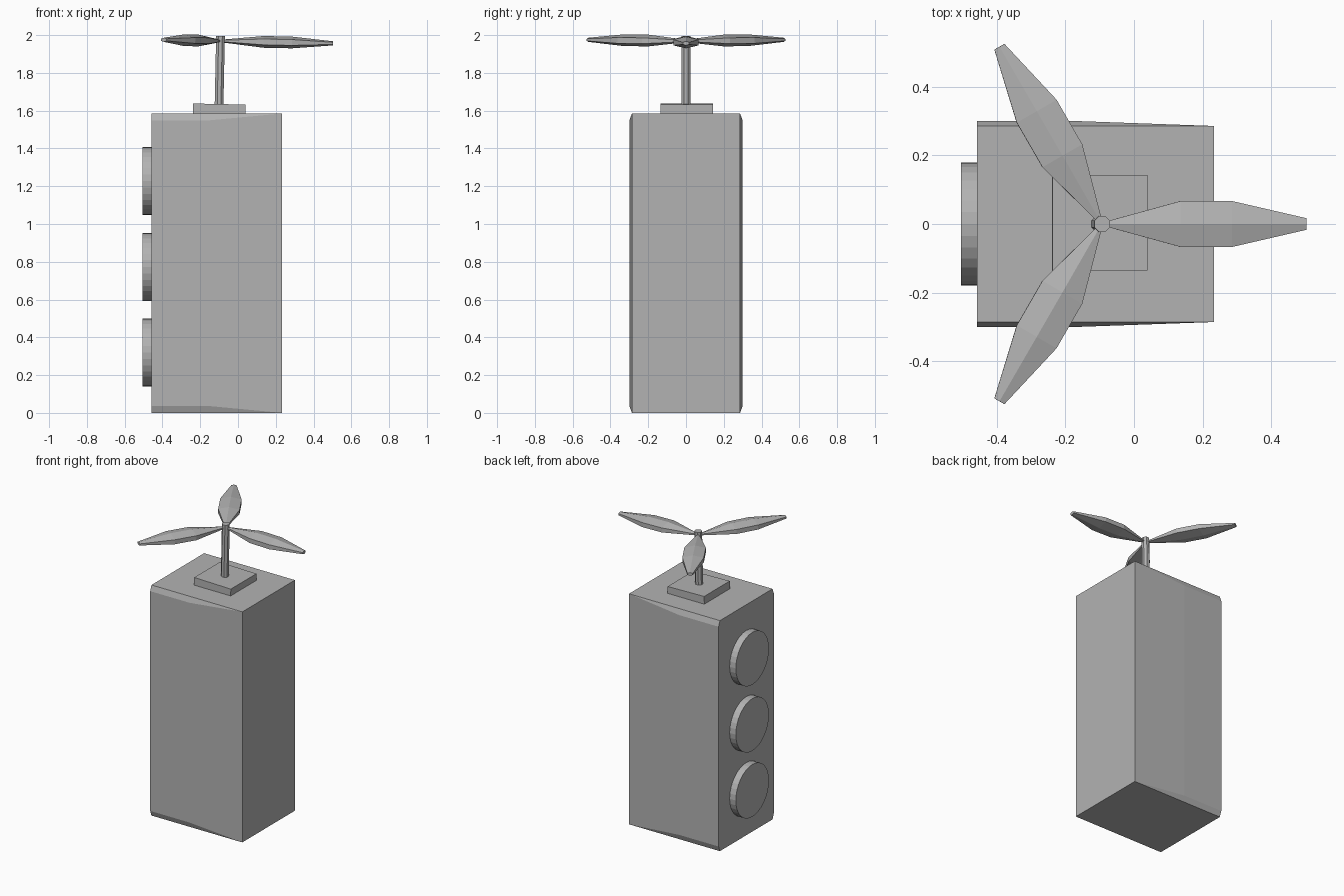
import bpy
import bmesh
import math
from mathutils import Matrix, Vector

if "Cube" in bpy.data.objects:
    bpy.data.objects.remove(bpy.data.objects["Cube"])

grey = bpy.data.materials.new("plain grey")
grey.diffuse_color = (0.45, 0.45, 0.45, 1)
grey.use_nodes = True
grey.node_tree.nodes["Principled BSDF"].inputs["Base Color"].default_value = grey.diffuse_color

# Slight lean shared by the plate, mast and rotor
BASE = Vector((-0.1, 0.0, 1.6))
LEAN = (Matrix.Translation(BASE) @ Matrix.Rotation(0.021, 4, 'Y')
        @ Matrix.Translation(-BASE))


def finish(name, bm, matrix=None):
    if matrix:
        bm.transform(matrix)
    bmesh.ops.recalc_face_normals(bm, faces=bm.faces)
    mesh = bpy.data.meshes.new(name)
    bm.to_mesh(mesh)
    bm.free()
    mesh.materials.append(grey)
    obj = bpy.data.objects.new(name, mesh)
    bpy.context.collection.objects.link(obj)
    return obj


def loft(name, rings, matrix=None):
    """Skin a list of equal-length point rings and cap both ends."""
    bm = bmesh.new()
    loops = [[bm.verts.new(p) for p in ring] for ring in rings]
    n = len(loops[0])
    for a, b in zip(loops, loops[1:]):
        for i in range(n):
            j = (i + 1) % n
            bm.faces.new((a[i], a[j], b[j], b[i]))
    bm.faces.new(loops[0])
    bm.faces.new(loops[-1])
    bmesh.ops.remove_doubles(bm, verts=bm.verts, dist=0.0005)
    return finish(name, bm, matrix)


def cylinder(name, radius, depth, sides, matrix):
    bm = bmesh.new()
    bmesh.ops.create_cone(bm, cap_ends=True, segments=sides, radius1=radius,
                          radius2=radius, depth=depth)
    return finish(name, bm, matrix)


# Tall body: long edges chamfered on the left, chamfer fading out to the right
def body_ring(x, side, drop):
    top, flat = 1.585, 0.286
    return [(x, -side, drop), (x, -flat, 0), (x, flat, 0), (x, side, drop),
            (x, side, top - drop), (x, flat, top), (x, -flat, top),
            (x, -side, top - drop)]


loft("body", [body_ring(-0.458, 0.3, 0.037), body_ring(-0.16, 0.3, 0.037),
              body_ring(0.233, 0.286, 0)])

# Three round lamps on the left face
for i, z in enumerate((0.32, 0.773, 1.228)):
    cylinder(f"lamp_{i + 1}", 0.18, 0.06, 32,
             Matrix.Translation((-0.475, 0, z)) @ Matrix.Rotation(math.pi / 2, 4, 'Y'))

# Square mounting plate
bm = bmesh.new()
bmesh.ops.create_cube(bm, size=1, matrix=Matrix.Translation((-0.1, 0.004, 1.605))
                      @ Matrix.Diagonal((0.278, 0.278, 0.06, 1)))
finish("mount_plate", bm, LEAN)

# Mast
cylinder("mast", 0.025, 0.39, 8, LEAN @ Matrix.Translation((-0.101, 0, 1.80))
         @ Matrix.Rotation(math.pi / 8, 4, 'Z'))

# Three rotor blades with a six-sided section: (distance, half width, half height)
STATIONS = [(0.015, 0.008, 0.008), (0.23, 0.067, 0.031),
            (0.38, 0.067, 0.031), (0.597, 0.017, 0.011)]


def blade_ring(r, w, h):
    k = math.sqrt(3) / 2
    return [(r, w * math.cos(a) / k, h * math.sin(a))
            for a in (math.radians(30 + 60 * i) for i in range(6))]


hub = Matrix.Translation((-0.102, 0, 1.969))
for i in range(3):
    loft(f"rotor_blade_{i + 1}", [blade_ring(*s) for s in STATIONS],
         LEAN @ hub @ Matrix.Rotation(math.radians(120 * i), 4, 'Z'))
